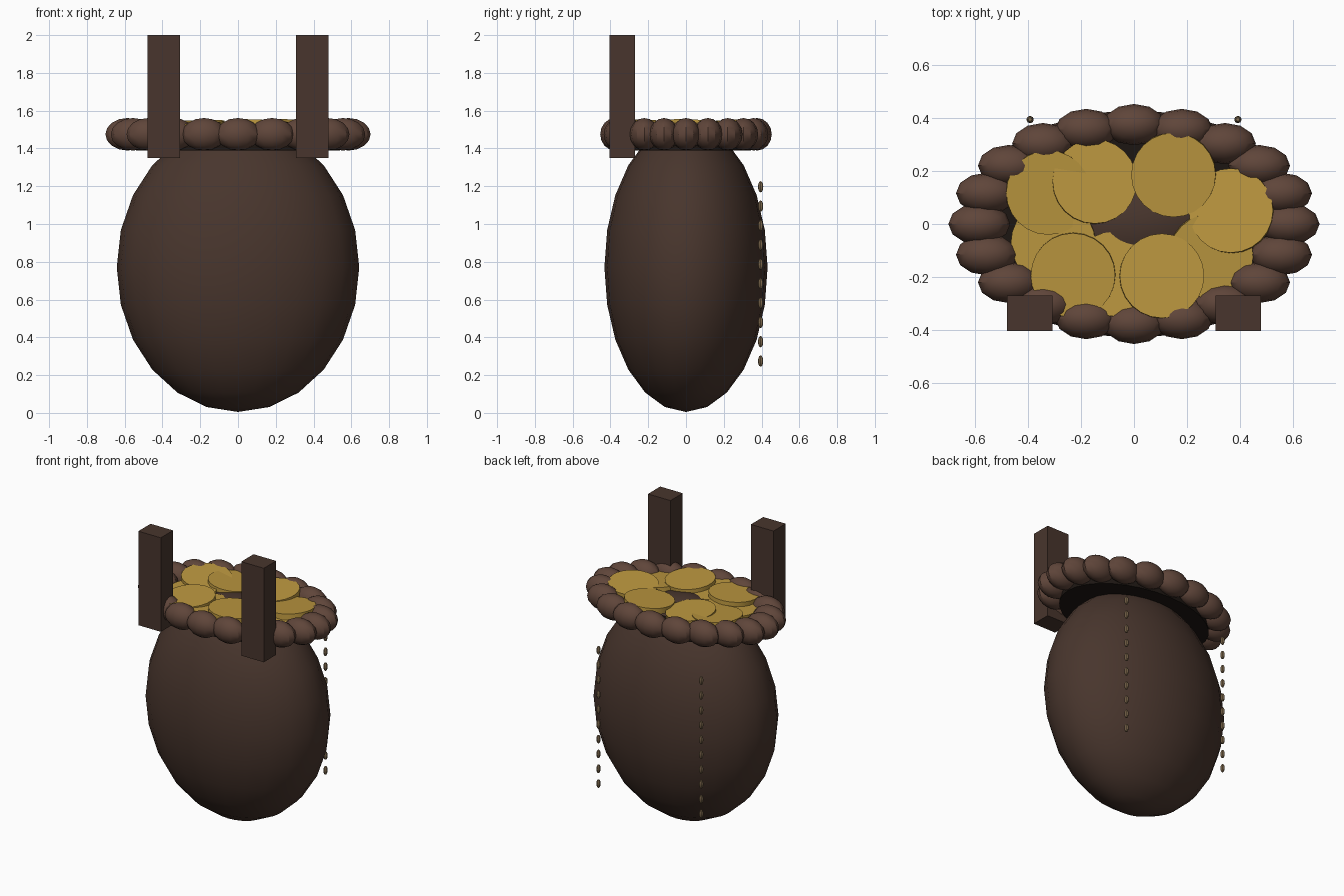
import bpy
from math import cos, sin, pi

if "Cube" in bpy.data.objects:
    bpy.data.objects.remove(bpy.data.objects["Cube"])


def material(name, rgb):
    m = bpy.data.materials.new(name)
    m.diffuse_color = (*rgb, 1)
    m.use_nodes = True
    m.node_tree.nodes["Principled BSDF"].inputs["Base Color"].default_value = m.diffuse_color
    return m


LEATHER = material("leather", (0.065, 0.036, 0.026))
RIM = material("rim_leather", (0.115, 0.060, 0.042))
DARK = material("dark_inside", (0.012, 0.008, 0.006))
GOLD = material("gold", (0.50, 0.31, 0.05))
CORD = material("cord", (0.25, 0.17, 0.09))


def finish(name, mat, scale, smooth=True):
    ob = bpy.context.object
    ob.name = name
    ob.scale = scale
    ob.data.materials.append(mat)
    bpy.ops.object.transform_apply(location=False, rotation=False, scale=True)
    if smooth:
        bpy.ops.object.shade_smooth_by_angle()
    return ob


def ball(name, loc, radii, mat, seg, rings):
    bpy.ops.mesh.primitive_uv_sphere_add(segments=seg, ring_count=rings, location=loc)
    return finish(name, mat, radii)


def disc(name, loc, radii, mat, sides, tilt=(0, 0, 0)):
    bpy.ops.mesh.primitive_cylinder_add(vertices=sides, radius=1, depth=2,
                                        location=loc, rotation=tilt)
    return finish(name, mat, radii)


# Pouch body
ball("pouch_body", (0, 0, 0.77), (0.642, 0.432, 0.765), LEATHER, 24, 12)

# Dark floor of the mouth
disc("mouth_floor", (0, 0, 1.42), (0.54, 0.345, 0.03), DARK, 32)

# Gathered rim made of overlapping beads
for i in range(20):
    a = 2 * pi * i / 20
    ball(f"rim_fold_{i + 1}", (0.585 * cos(a), 0.376 * sin(a), 1.475),
         (0.117, 0.078, 0.086), RIM, 12, 8)

# Coins: x, y, z, tilt about x and y
coins = [
    (-0.325, 0.12, 1.515, 0.06, 0.06), (-0.15, 0.16, 1.51, -0.06, 0.08),
    (0.15, 0.187, 1.52, 0.08, -0.05), (0.368, 0.05, 1.52, -0.05, -0.08),
    (0.105, -0.197, 1.525, -0.05, 0.04), (-0.23, -0.193, 1.52, 0.06, -0.04),
    (-0.305, -0.07, 1.495, 0.04, -0.06), (0.29, -0.12, 1.50, 0.05, 0.08),
    (-0.08, -0.19, 1.505, -0.04, 0.05),
]
for i, (x, y, z, rx, ry) in enumerate(coins):
    disc(f"coin_{i + 1}", (x, y, z), (0.16, 0.16, 0.02), GOLD, 24, (rx, ry, 0))

for side, s in (("left", -1), ("right", 1)):
    # Belt straps
    bpy.ops.mesh.primitive_cube_add(size=1, location=(s * 0.394, -0.337, 1.675))
    finish(f"strap_{side}", LEATHER, (0.172, 0.134, 0.65), smooth=False)
    # Hanging cord stitches
    for k in range(10):
        ball(f"cord_{side}_{k + 1}", (s * 0.393, 0.395, 1.197 - 0.1025 * k),
             (0.014, 0.014, 0.03), CORD, 8, 6)
